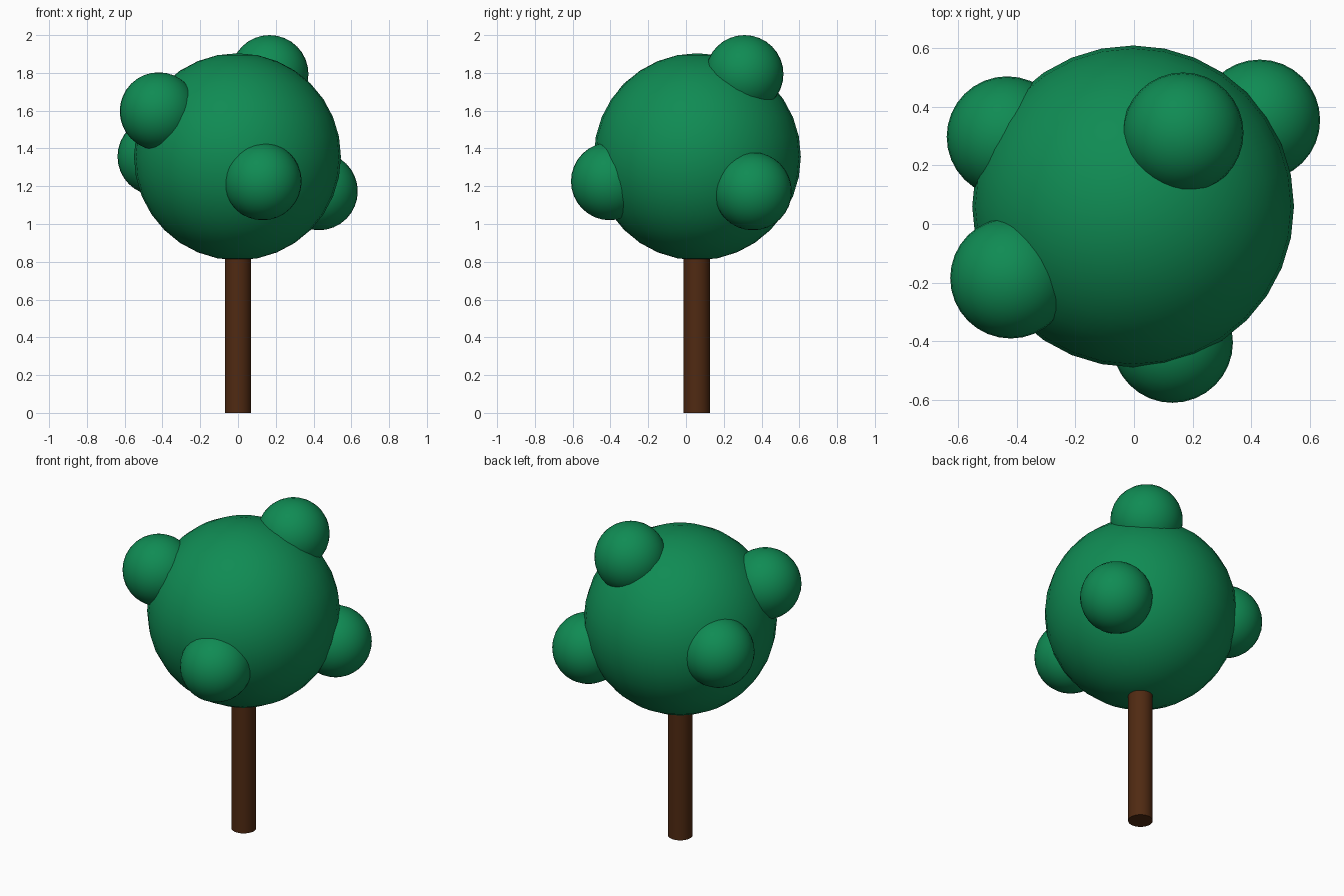
import bpy

if "Cube" in bpy.data.objects:
    bpy.data.objects.remove(bpy.data.objects["Cube"])


def material(name, rgb):
    m = bpy.data.materials.new(name)
    m.diffuse_color = (*rgb, 1)
    m.use_nodes = True
    m.node_tree.nodes["Principled BSDF"].inputs["Base Color"].default_value = m.diffuse_color
    return m


leaf_green = material("leaf_green", (0.005, 0.26, 0.088))
bark_brown = material("bark_brown", (0.08, 0.023, 0.006))


def finish(name, mat):
    ob = bpy.context.object
    ob.name = name
    ob.data.materials.append(mat)
    bpy.ops.object.shade_smooth_by_angle()
    return ob


def leaf_ball(name, centre, radius):
    bpy.ops.mesh.primitive_uv_sphere_add(segments=32, ring_count=16,
                                         radius=radius, location=centre)
    return finish(name, leaf_green)


# Trunk, running up into the crown
TRUNK_TOP = 0.88
bpy.ops.mesh.primitive_cylinder_add(vertices=32, radius=0.07, depth=TRUNK_TOP,
                                    location=(0, 0.057, TRUNK_TOP / 2))
finish("trunk", bark_brown)

# Main crown
leaf_ball("crown", (-0.003, 0.06, 1.356), 0.548)

# Small leaf clusters around the crown
clusters = {
    "top_cluster": (0.167, 0.31, 1.794),
    "upper_left_cluster": (-0.42, -0.184, 1.597),
    "front_cluster": (0.131, -0.403, 1.226),
    "right_cluster": (0.428, 0.354, 1.173),
    "back_left_cluster": (-0.432, 0.297, 1.357),
}
for name, centre in clusters.items():
    leaf_ball(name, centre, 0.206)
